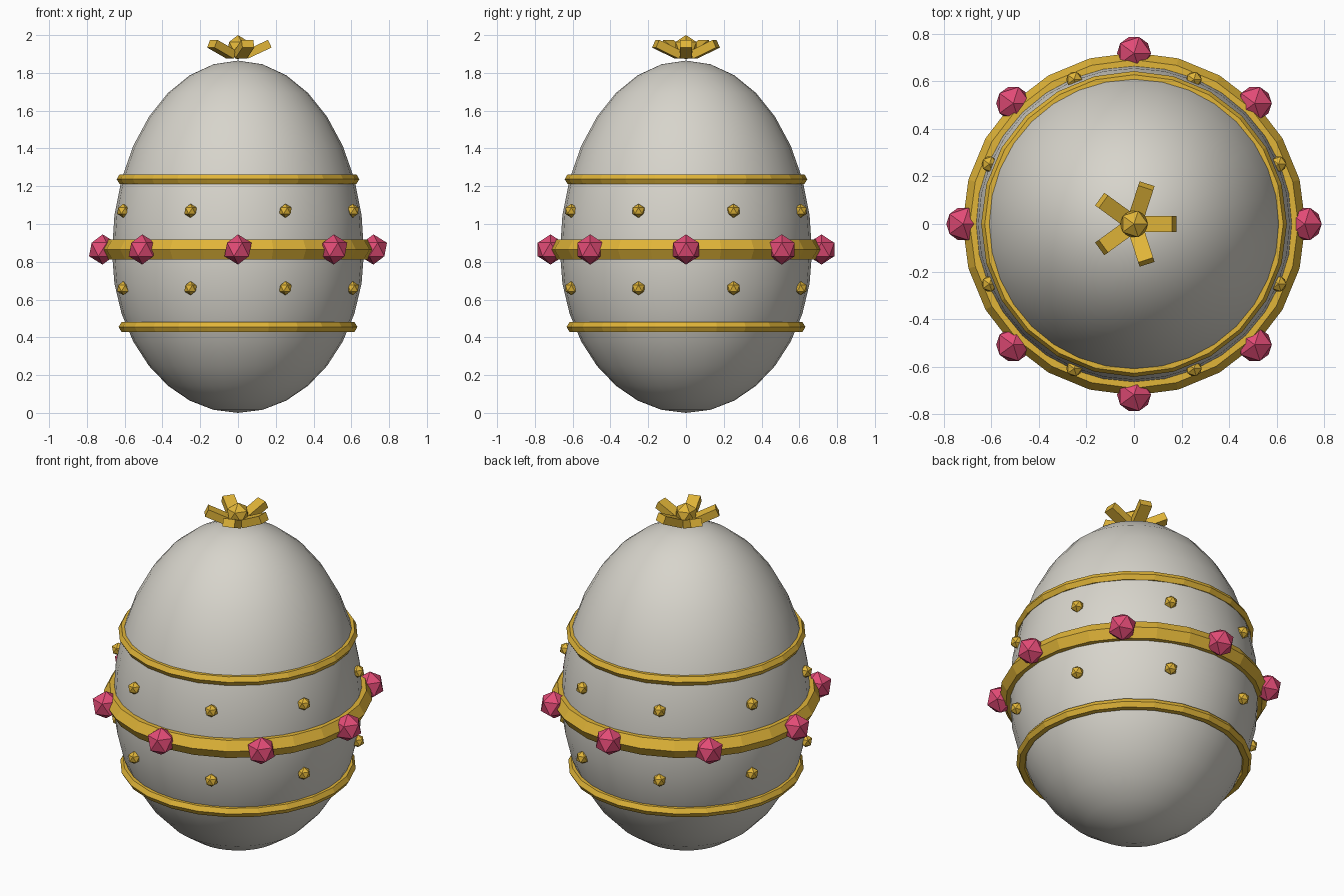
import bpy, bmesh
from math import radians, sin, cos, pi
from mathutils import Matrix

cube = bpy.data.objects.get("Cube")
if cube:
    bpy.data.objects.remove(cube, do_unlink=True)


def material(name, rgb):
    mat = bpy.data.materials.new(name)
    mat.use_nodes = True
    mat.diffuse_color = (*rgb, 1)
    mat.node_tree.nodes["Principled BSDF"].inputs["Base Color"].default_value = (*rgb, 1)
    return mat


SHELL = material("pale grey shell", (0.68, 0.66, 0.60))
GOLD = material("gold", (0.75, 0.46, 0.04))
GEM = material("pink gem", (0.76, 0.07, 0.18))


def finish(bm, name, mat):
    mesh = bpy.data.meshes.new(name)
    bm.to_mesh(mesh)
    bm.free()
    mesh.materials.append(mat)
    obj = bpy.data.objects.new(name, mesh)
    bpy.context.collection.objects.link(obj)
    return obj


def band(name, major, minor, z):
    bpy.ops.mesh.primitive_torus_add(location=(0, 0, z), major_radius=major, minor_radius=minor,
                                     major_segments=24, minor_segments=6)
    obj = bpy.context.object
    obj.name = name
    obj.data.materials.append(GOLD)


def stones(name, mat, size, radius, z, start):
    # eight faceted stones evenly spaced round the egg
    for i in range(8):
        a = start + i * pi / 4
        bm = bmesh.new()
        bmesh.ops.create_icosphere(bm, subdivisions=1, radius=size,
                                   matrix=Matrix.Translation((radius * cos(a), radius * sin(a), z)))
        finish(bm, f"{name}_{i + 1}", mat)


# Egg shell: a sphere stretched more above its widest line than below
WAIST, RADIUS, ABOVE = 0.85, 0.667, 1.015
bm = bmesh.new()
bmesh.ops.create_uvsphere(bm, u_segments=32, v_segments=16, radius=1)
for v in bm.verts:
    v.co.x *= RADIUS
    v.co.y *= RADIUS
    v.co.z = WAIST + v.co.z * (ABOVE if v.co.z > 0 else WAIST)
for f in bm.faces:
    f.smooth = True
finish(bm, "egg_shell", SHELL)

# Gold bands
band("middle_band", 0.66, 0.06, 0.865)
band("upper_band", 0.612, 0.03, 1.237)
band("lower_band", 0.602, 0.03, 0.455)

# Gems on the middle band and gold beads between the bands
stones("gem", GEM, 0.08, 0.717, 0.865, 0)
stones("upper_bead", GOLD, 0.037, 0.657, 1.07, pi / 8)
stones("lower_bead", GOLD, 0.037, 0.657, 0.66, pi / 8)

# Finial: five tilted petals round a faceted bead
for i in range(5):
    place = (Matrix.Rotation(i * 2 * pi / 5, 4, "Z") @ Matrix.Translation((0.105, 0, 1.925))
             @ Matrix.Rotation(radians(-25), 4, "Y") @ Matrix.Diagonal((0.14, 0.066, 0.045, 1)))
    bm = bmesh.new()
    bmesh.ops.create_cube(bm, size=1, matrix=place)
    finish(bm, f"finial_petal_{i + 1}", GOLD)
bm = bmesh.new()
bmesh.ops.create_icosphere(bm, subdivisions=1, radius=0.065, matrix=Matrix.Translation((0, 0, 1.935)))
finish(bm, "finial_bead", GOLD)
